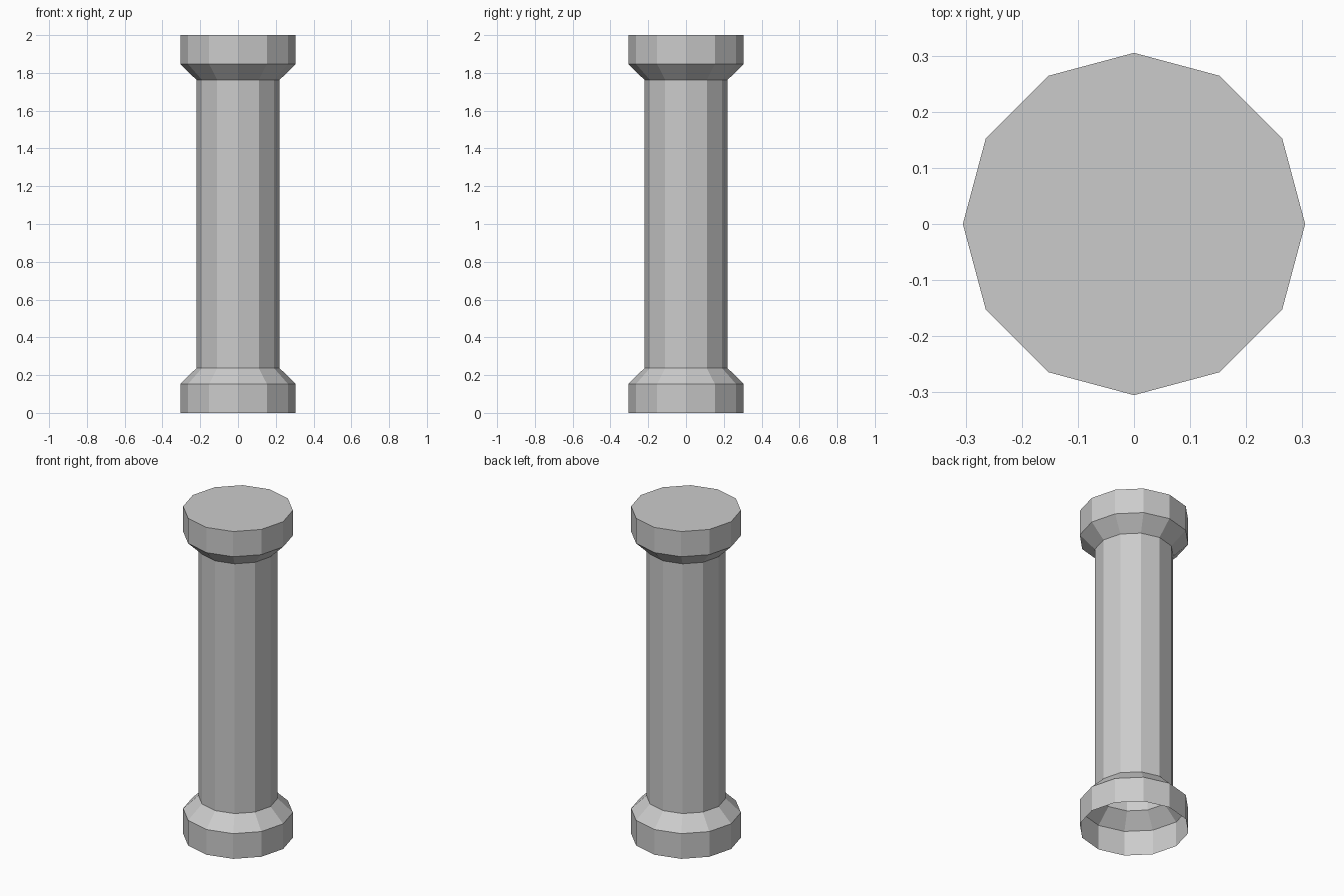
import bpy, bmesh
from math import cos, sin, tau

cube = bpy.data.objects.get("Cube")
if cube:
    bpy.data.objects.remove(cube, do_unlink=True)

SIDES = 12
WIDE, NARROW = 0.305, 0.22
HEIGHT, BAND, TAPER = 2.0, 0.154, 0.237

stone = bpy.data.materials.new("grey stone")
stone.use_nodes = True
grey = (0.6, 0.6, 0.6, 1)
stone.diffuse_color = grey
stone.node_tree.nodes["Principled BSDF"].inputs["Base Color"].default_value = grey


def lathe(name, profile, cap_top=False):
    """Turn a (radius, height) profile, listed upwards, into a faceted shell."""
    bm = bmesh.new()
    rings = [[bm.verts.new((r * cos(tau * i / SIDES), r * sin(tau * i / SIDES), z))
              for i in range(SIDES)] for r, z in profile]
    for low, high in zip(rings, rings[1:]):
        for i in range(SIDES):
            j = (i + 1) % SIDES
            bm.faces.new((low[i], low[j], high[j], high[i]))
    if cap_top:
        bm.faces.new(rings[-1])
    mesh = bpy.data.meshes.new(name)
    bm.to_mesh(mesh)
    bm.free()
    mesh.materials.append(stone)
    obj = bpy.data.objects.new(name, mesh)
    bpy.context.collection.objects.link(obj)
    return obj


# Hollow base, open underneath
foot = [(WIDE, 0), (WIDE, BAND), (NARROW, TAPER)]
lathe("column_base", foot)

# Straight shaft
lathe("column_shaft", [(NARROW, TAPER), (NARROW, HEIGHT - TAPER)])

# Capital mirrors the base and is closed on top
lathe("column_capital", [(r, HEIGHT - z) for r, z in reversed(foot)], cap_top=True)
